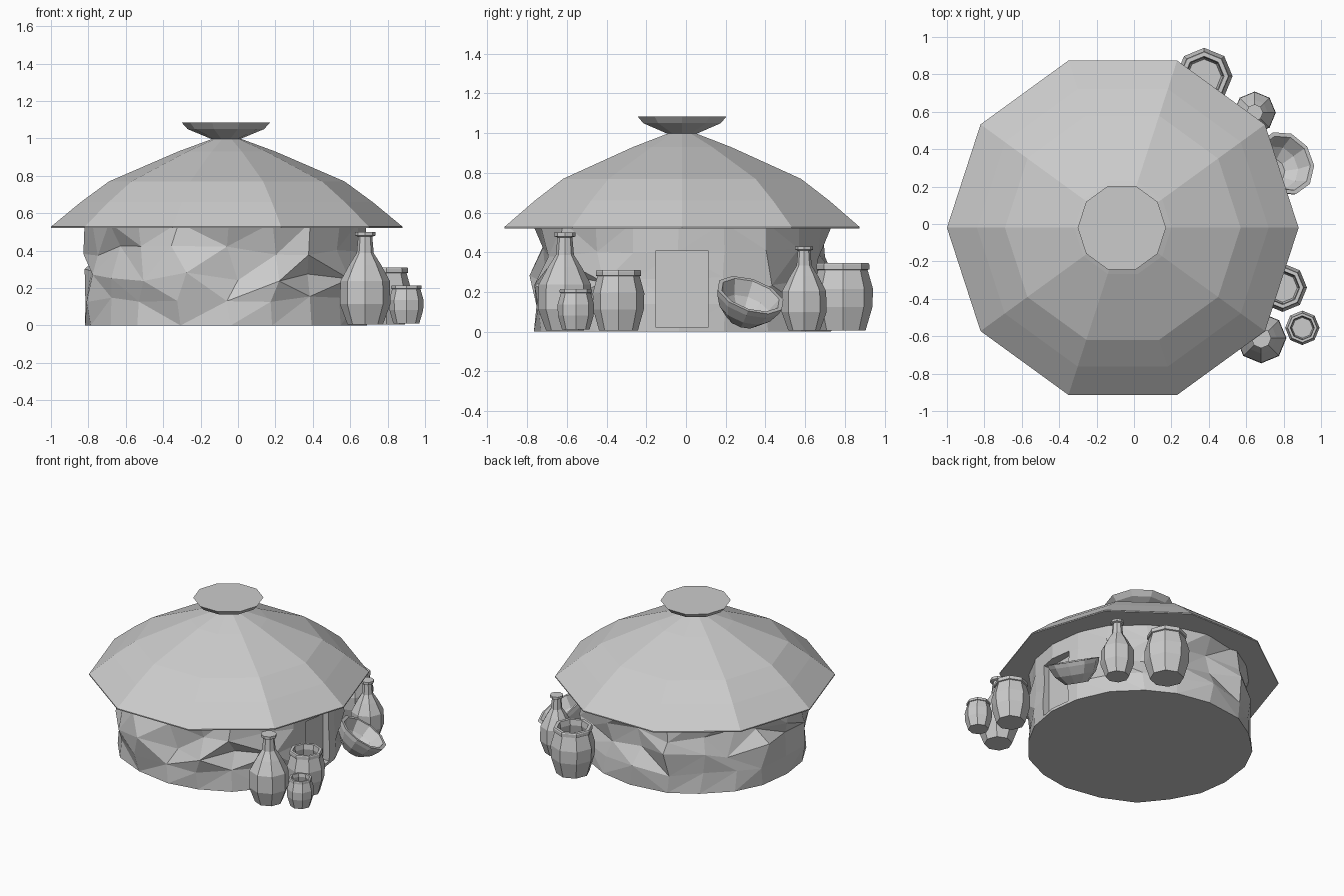
import bpy, bmesh, math, random
from mathutils import Vector, Matrix

if "Cube" in bpy.data.objects:
    bpy.data.objects.remove(bpy.data.objects["Cube"])

random.seed(4)


def add_object(name, bm):
    bmesh.ops.recalc_face_normals(bm, faces=bm.faces[:])
    mesh = bpy.data.meshes.new(name)
    bm.to_mesh(mesh)
    bm.free()
    obj = bpy.data.objects.new(name, mesh)
    bpy.context.collection.objects.link(obj)
    return obj


def lathe(name, profile, sides, loc, rough=None):
    """Spin (radius, z) points into a closed flat-faced solid; rough(row) gives a jitter amount."""
    bm = bmesh.new()
    turn = [random.uniform(-.04, .04) for _ in range(sides)]
    rings = []
    for row, (r, z) in enumerate(profile):
        ring = []
        for i in range(sides):
            a = 2 * math.pi * i / sides
            rr, zz = r, z
            if rough:
                k = rough(row)
                near_door = min(i, sides - i) < 2
                k *= .15 if near_door else 1
                rr += random.uniform(-k, k * .6)
                a += turn[i] + random.uniform(-k, k)
                if 0 < row < len(profile) - 1:
                    zz += random.uniform(-k, k) * .5
            ring.append(bm.verts.new((rr * math.cos(a), rr * math.sin(a), zz)))
        rings.append(ring)
    for low, high in zip(rings, rings[1:]):
        for i in range(sides):
            j = (i + 1) % sides
            quad = (low[i], low[j], high[j], high[i])
            if rough:
                k = random.randint(0, 1)
                quad = quad[k:] + quad[:k]
                bm.faces.new((quad[0], quad[1], quad[2]))
                bm.faces.new((quad[0], quad[2], quad[3]))
            else:
                bm.faces.new(quad)
    bm.faces.new(rings[0])
    bm.faces.new(rings[-1])
    obj = add_object(name, bm)
    obj.location = loc
    return obj


# Rough stone wall
wall = lathe("wall", [(.755, 0), (.76, .14), (.755, .27), (.745, .40), (.75, .55)], 20,
             (-.065, -.02, 0), lambda row: (.015, .03, .075, .065, .02)[row])

# Recessed doorway cut into the wall
bm = bmesh.new()
bmesh.ops.create_cube(bm, size=1, matrix=Matrix.Translation((.80, -.02, .215)) @
                      Matrix.Diagonal((.36, .26, .39, 1)))
cutter = add_object("door_cutter", bm)
cutter.hide_render = True
cutter.hide_viewport = True
cutter.display_type = 'WIRE'
cut = wall.modifiers.new("doorway", 'BOOLEAN')
cut.operation = 'DIFFERENCE'
cut.object = cutter

# Ten-sided curved roof and its flared cap
lathe("roof", [(.94, .52), (.94, .528), (.78, .66), (.63, .77), (.26, .93), (.07, 1.0)], 10,
      (-.06, -.02, 0))
lathe("roof_cap", [(.06, .99), (.205, 1.05), (.236, 1.085)], 10, (-.065, -.02, 0))


def jar(name, loc, r, h):
    """Barrel jar with a lip and open mouth."""
    lathe(name, [(.75 * r, 0), (.98 * r, .35 * h), (r, .62 * h), (.82 * r, .9 * h),
                 (.88 * r, .91 * h), (.88 * r, .98 * h), (.85 * r, h), (.7 * r, h),
                 (.66 * r, .88 * h), (.82 * r, .6 * h), (.6 * r, .08 * h)], 8, loc)


def bottle(name, loc, r, h):
    """Round-bodied bottle with a long neck."""
    lathe(name, [(.7 * r, 0), (r, .22 * h), (.98 * r, .47 * h), (.62 * r, .65 * h),
                 (.34 * r, .77 * h), (.28 * r, .95 * h), (.4 * r, .96 * h), (.4 * r, h)], 8, loc)


# Jars and bottles beside the door
jar("small_jar", (.90, -.555, .01), .092, .205)
jar("medium_jar", (.795, -.34, .005), .13, .305)
jar("large_jar", (.375, .79, .005), .152, .34)
bottle("tall_bottle", (.68, -.61, .005), .135, .495)
bottle("short_bottle", (.645, .595, .005), .113, .425)

# Tilted bowl leaning on the wall
bowl = lathe("bowl", [(.08, -.15), (.14, -.09), (.17, -.03), (.178, 0), (.155, 0),
                      (.12, -.075), (.065, -.125)], 10, (.805, .325, .185))
bowl.rotation_mode = 'QUATERNION'
bowl.rotation_quaternion = Vector((0, 0, 1)).rotation_difference(Vector((.45, .29, .84)))
